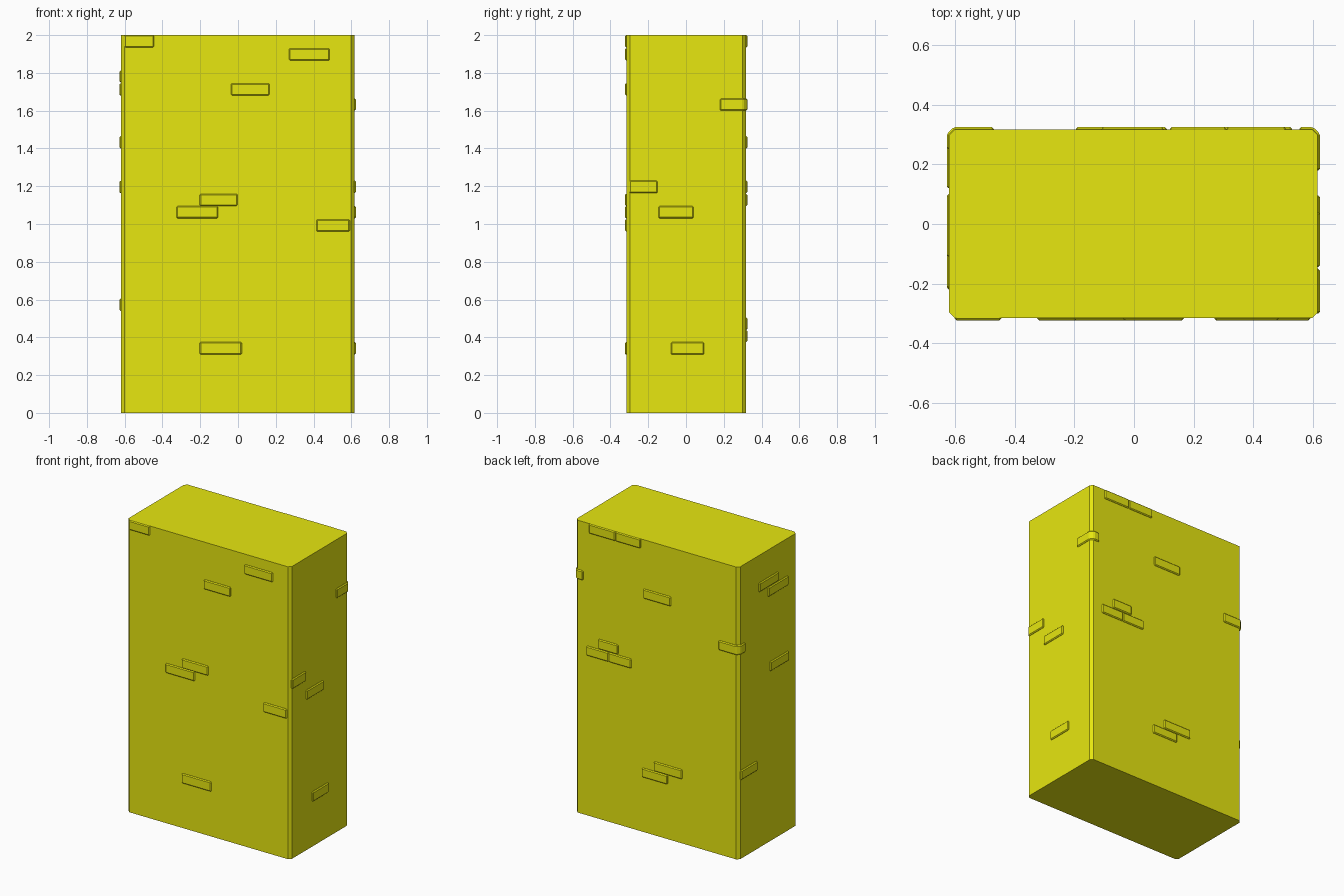
import bpy, bmesh

if "Cube" in bpy.data.objects:
    bpy.data.objects.remove(bpy.data.objects["Cube"])

X0, X1, Y0, Y1, H, C = -0.62, 0.616, -0.315, 0.317, 2.0, 0.018
D, B = 0.008, 0.006      # brick relief and its edge bevel

yellow = bpy.data.materials.new("yellow")
yellow.diffuse_color = (0.8, 0.8, 0.005, 1)
yellow.use_nodes = True
yellow.node_tree.nodes["Principled BSDF"].inputs["Base Color"].default_value = yellow.diffuse_color


def prism(name, outline, z0, z1, bevel=0.0):
    """Extrude a counter-clockwise outline from z0 to z1."""
    bm = bmesh.new()
    low = [bm.verts.new((x, y, z0)) for x, y in outline]
    face = bm.faces.new(low)
    res = bmesh.ops.extrude_face_region(bm, geom=[face])
    top = [v for v in res["geom"] if isinstance(v, bmesh.types.BMVert)]
    bmesh.ops.translate(bm, verts=top, vec=(0, 0, z1 - z0))
    bmesh.ops.recalc_face_normals(bm, faces=bm.faces)
    if bevel:
        bmesh.ops.bevel(bm, geom=bm.edges[:], offset=bevel, segments=1, affect='EDGES')
    me = bpy.data.meshes.new(name)
    bm.to_mesh(me)
    bm.free()
    me.materials.append(yellow)
    ob = bpy.data.objects.new(name, me)
    bpy.context.collection.objects.link(ob)
    return ob


def brick(side, a, b, z0, z1, d=D):
    """Shallow brick on one wall, from a to b along that wall."""
    t = 0.02             # depth sunk into the wall
    x0, x1, y0, y1 = {
        "front": (a, b, Y0 - d, Y0 + t),
        "back": (a, b, Y1 - t, Y1 + d),
        "right": (X1 - t, X1 + d, a, b),
        "left": (X0 - d, X0 + t, a, b)}[side]
    prism(side + "_brick", [(x0, y0), (x1, y0), (x1, y1), (x0, y1)], z0, z1, B)


# Wall block with chamfered vertical edges
prism("wall_block", [(X0 + C, Y0), (X1 - C, Y0), (X1, Y0 + C), (X1, Y1 - C),
                     (X1 - C, Y1), (X0 + C, Y1), (X0, Y1 - C), (X0, Y0 + C)], 0, H)

# Bricks standing out of each wall: start, end, bottom, top
walls = {
    "front": [(-0.602, -0.445, 1.935, 2.0), (0.27, 0.485, 1.865, 1.93),
              (-0.037, 0.167, 1.68, 1.745), (-0.203, -0.003, 1.095, 1.16),
              (-0.325, -0.105, 1.03, 1.095), (0.415, 0.592, 0.96, 1.025),
              (-0.203, 0.02, 0.308, 0.375)],
    "right": [(-0.3, -0.15, 1.163, 1.23), (-0.145, 0.04, 1.03, 1.095),
              (-0.08, 0.095, 0.308, 0.375)],
    "left": [(-0.11, 0.1, 1.75, 1.812), (-0.215, 0.0, 1.68, 1.745),
             (-0.22, -0.02, 1.163, 1.228), (0.12, 0.3, 0.54, 0.605)],
    "back": [(0.31, 0.51, 1.935, 2.0), (0.12, 0.31, 1.935, 2.0),
             (-0.11, 0.1, 1.6, 1.665), (0.29, 0.44, 1.163, 1.23),
             (0.36, 0.53, 1.095, 1.16), (0.19, 0.36, 1.095, 1.16),
             (-0.085, 0.11, 0.375, 0.438), (-0.195, 0.02, 0.44, 0.505)]}
for side, rows in walls.items():
    for row in rows:
        brick(side, *row)

# Bricks wrapping round the two back corners
prism("right_corner_brick", [(0.555, 0.29), (0.58, 0.18), (X1 + D, 0.18), (X1 + D, Y1 - C + 0.003),
                             (X1 - C + 0.003, Y1 + D), (0.555, Y1 + D)], 1.6, 1.665, B)
prism("left_corner_brick", [(-0.59, 0.25), (-0.47, 0.29), (-0.47, Y1 + D), (X0 + C - 0.003, Y1 + D),
                            (X0 - D, Y1 - C + 0.003), (X0 - D, 0.25)], 1.4, 1.465, B)
